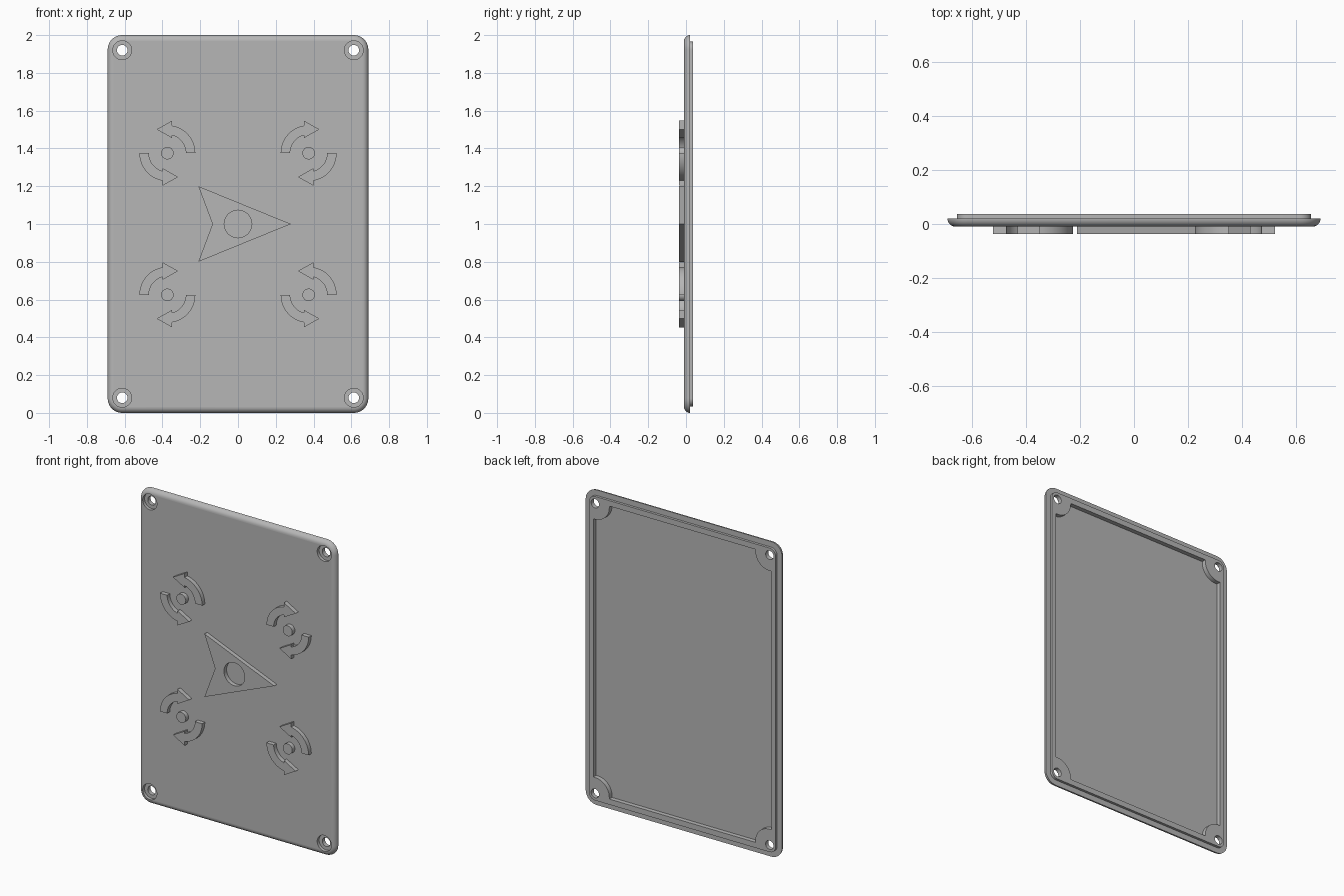
import bpy, bmesh
from math import sin, cos, pi, radians, acos

cube = bpy.data.objects.get("Cube")
if cube:
    bpy.data.objects.remove(cube, do_unlink=True)

GREY = (0.47, 0.47, 0.47, 1.0)
mat = bpy.data.materials.new("plain grey")
mat.use_nodes = True
mat.diffuse_color = GREY
mat.node_tree.nodes["Principled BSDF"].inputs["Base Color"].default_value = GREY

# Depths from front to back
ICON_FRONT, FRONT, FLOOR, BACK, LIP = -0.037, -0.010, 0.009, 0.021, 0.037
HALF_W, HALF_H, MID = 0.69, 1.0, 1.0
HOLE_X, HOLE_Z = 0.613, 0.92


def arc(cx, cz, r, start, end, n):
    """Points on an arc, angles in degrees."""
    angles = [radians(start + (end - start) * i / n) for i in range(n + 1)]
    return [(cx + r * cos(a), cz + r * sin(a)) for a in angles]


def loft(name, sections):
    """Closed solid through (outline, y) sections with equal point counts."""
    bm = bmesh.new()
    rings = [[bm.verts.new((x, y, z)) for x, z in pts] for pts, y in sections]
    for a, b in zip(rings, rings[1:]):
        for i in range(len(a)):
            j = (i + 1) % len(a)
            bm.faces.new((a[i], a[j], b[j], b[i]))
    bm.faces.new(rings[0])
    bm.faces.new(rings[-1])
    bmesh.ops.recalc_face_normals(bm, faces=bm.faces)
    mesh = bpy.data.meshes.new(name)
    bm.to_mesh(mesh)
    bm.free()
    mesh.materials.append(mat)
    obj = bpy.data.objects.new(name, mesh)
    bpy.context.collection.objects.link(obj)
    return obj


def prism(name, pts, y0, y1):
    return loft(name, [(pts, y0), (pts, y1)])


def activate(obj):
    bpy.ops.object.select_all(action='DESELECT')
    obj.select_set(True)
    bpy.context.view_layer.objects.active = obj


def cut(obj, cutter):
    mod = obj.modifiers.new("cut", 'BOOLEAN')
    mod.operation = 'DIFFERENCE'
    mod.solver = 'EXACT'
    mod.object = cutter
    activate(obj)
    bpy.ops.object.modifier_apply(modifier=mod.name)
    bpy.data.objects.remove(cutter, do_unlink=True)


def smooth(obj):
    activate(obj)
    bpy.ops.object.shade_smooth_by_angle(angle=radians(30))


def circle(cx, cz, r, n=40):
    return arc(cx, cz, r, 0, 360, n)[:-1]


def rounded_rect(inset):
    r = 0.077 - inset
    w, h = HALF_W - 0.077, HALF_H - 0.077
    pts = []
    for k, (sx, sz) in enumerate([(1, 1), (-1, 1), (-1, -1), (1, -1)]):
        pts += arc(sx * w, MID + sz * h, r, 90 * k, 90 * k + 90, 10)
    return pts


# Cover plate: rounded front edge, flat back and a stepped-in lip
R = BACK - FRONT
sections = []
for i in range(9):
    a = pi / 2 * i / 8
    sections.append((rounded_rect(R * (1 - sin(a))), BACK - R * cos(a)))
sections += [(rounded_rect(0.035), BACK), (rounded_rect(0.035), LIP)]
plate = loft("cover_plate", sections)

# Back pocket, leaving a round boss at each corner
IN_W, IN_H, BOSS = 0.625, 0.93, 0.1
pocket = []
for k, (sx, sz) in enumerate([(1, 1), (-1, 1), (-1, -1), (1, -1)]):
    corner = [(IN_W, HOLE_Z - BOSS)] + arc(HOLE_X, HOLE_Z, BOSS, 270, 180, 12)
    corner.append((HOLE_X - BOSS, IN_H))
    if k % 2:
        corner.reverse()
    pocket += [(sx * x, MID + sz * z) for x, z in corner]
cut(plate, prism("pocket_cutter", pocket, FLOOR, 0.1))

# Screw holes with counterbores
for sx in (-1, 1):
    for sz in (-1, 1):
        x, z = sx * HOLE_X, MID + sz * HOLE_Z
        cut(plate, prism("hole_cutter", circle(x, z, 0.028), -0.1, 0.1))
        cut(plate, prism("bore_cutter", circle(x, z, 0.05), -0.1, 0.01))
smooth(plate)

# Central direction arrow with a round opening
arrow = prism("direction_arrow",
              [(-0.21, 1.2), (-0.135, 1.0), (-0.21, 0.8), (0.28, 1.0)],
              ICON_FRONT, FRONT)
cut(arrow, prism("opening_cutter", circle(0, MID, 0.073), -0.1, 0.1))
smooth(arrow)

# Rotation symbols: a hub with two curved arrows around it
INNER, OUTER, HEAD_X = 0.098, 0.148, 0.025
outer_end = acos(HEAD_X / OUTER) * 180 / pi
inner_end = acos(HEAD_X / INNER) * 180 / pi
curved = arc(0, 0, OUTER, 0, outer_end, 14)
curved += [(HEAD_X, 0.172), (-0.057, 0.126), (HEAD_X, 0.08)]
curved += arc(0, 0, INNER, inner_end, 0, 14)

for col, sx in (("right", -1), ("left", 1)):
    for row, sz in (("upper", 1), ("lower", -1)):
        cx, cz = sx * 0.374, MID + sz * 0.375
        flip = -sx * sz
        tag = f"{row}_{col}"
        smooth(prism(f"hub_{tag}", circle(cx, cz, 0.033), ICON_FRONT, FRONT))
        for part, turn in (("top", 1), ("bottom", -1)):
            pts = [(cx + flip * turn * x, cz + turn * z) for x, z in curved]
            smooth(prism(f"{part}_turn_arrow_{tag}", pts, ICON_FRONT, FRONT))
